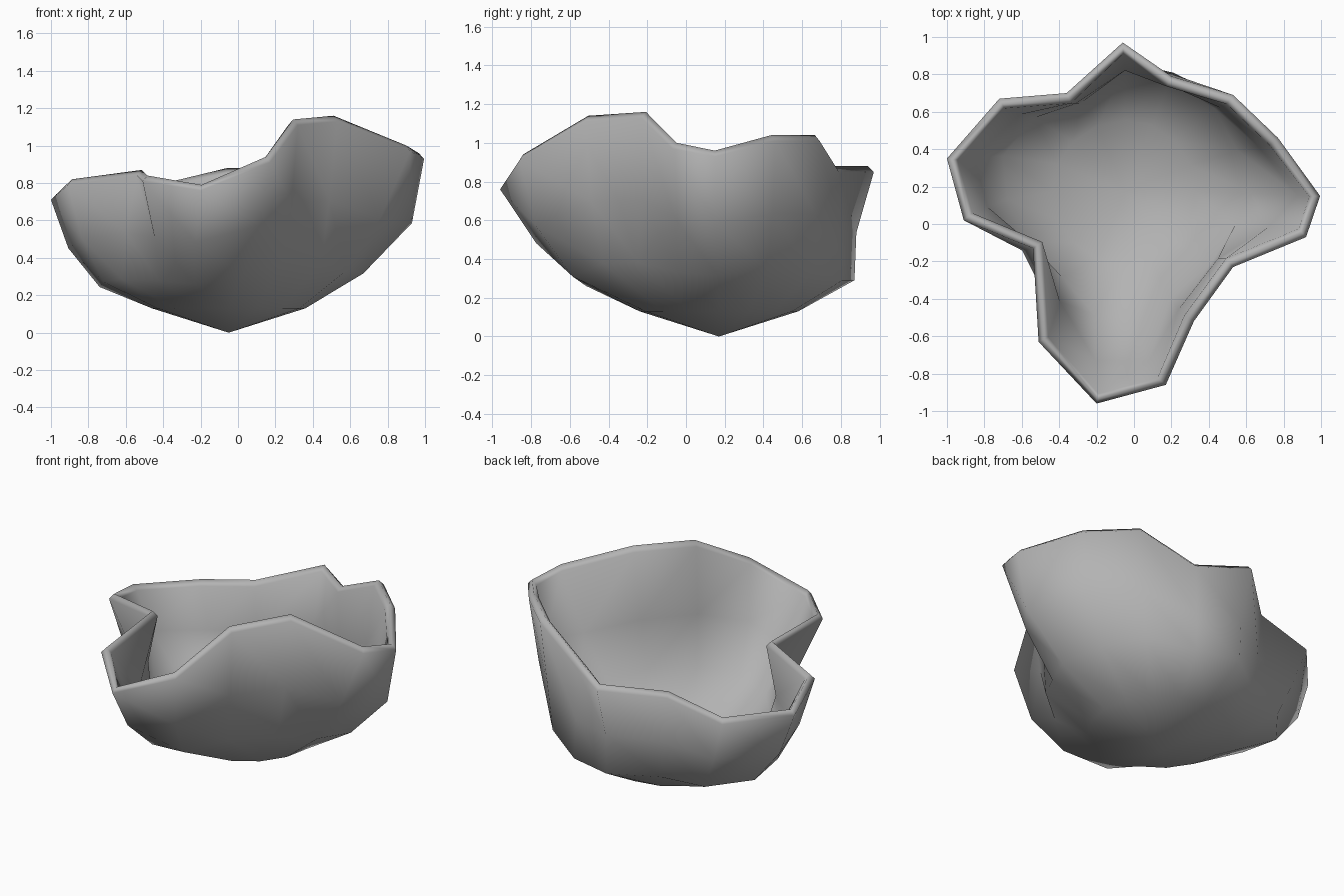
import bpy, bmesh, math
from mathutils import Vector

if "Cube" in bpy.data.objects:
    bpy.data.objects.remove(bpy.data.objects["Cube"])

# Bowl: 16 meridians from the lowest point; rim x, y, z and radii of rings 2 and 3
CX, CY, N = -0.05, 0.17, 16
WALL = 0.06
DROP = 0.03
MERIDIANS = [
    (-0.06, 0.97, 0.88, 0.70, 0.71), (0.20, 0.79, 0.88, 0.69, 0.68),
    (0.53, 0.69, 1.04, 0.71, 0.74), (0.77, 0.46, 1.04, 0.69, 0.81),
    (0.995, 0.15, 0.96, 0.72, 0.98), (0.92, -0.07, 1.00, 0.66, 0.84),
    (0.53, -0.23, 1.16, 0.65, 0.67), (0.32, -0.52, 1.14, 0.66, 0.74),
    (0.17, -0.86, 0.94, 0.76, 0.96), (-0.20, -0.96, 0.79, 0.71, 0.96),
    (-0.51, -0.63, 0.84, 0.61, 0.73), (-0.54, -0.13, 0.87, 0.64, 0.63),
    (-0.91, 0.02, 0.82, 0.67, 0.79), (-1.00, 0.35, 0.74, 0.72, 0.88),
    (-0.72, 0.67, 0.73, 0.67, 0.75), (-0.36, 0.70, 0.81, 0.58, 0.60),
]


def polar(r, a, z):
    return (CX + r * math.cos(a), CY + r * math.sin(a), z)


bm = bmesh.new()

# Outer wall
rings = [[], [], [], []]
for k, (x, y, z, r2, r3) in enumerate(MERIDIANS):
    a = math.pi / 2 - k * 2 * math.pi / N
    rim_a = math.atan2(y - CY, x - CX)
    turn = (rim_a - a + math.pi) % (2 * math.pi) - math.pi
    rings[0].append(bm.verts.new(polar(0.41, a, 0.13)))
    rings[1].append(bm.verts.new(polar(r2, a + 0.5 * turn, 0.33 * z)))
    rings[2].append(bm.verts.new(polar(r3, a + 0.8 * turn, 0.61 * z)))
    rings[3].append(bm.verts.new((x, y, z - DROP)))
tip = bm.verts.new((CX, CY, 0))


def skin(lower, upper):
    for i in range(N):
        j = (i + 1) % N
        bm.faces.new((lower[i], lower[j], upper[j], upper[i]))


def cap(point, ring):
    for i in range(N):
        bm.faces.new((point, ring[(i + 1) % N], ring[i]))


cap(tip, rings[0])
for lo, hi in zip(rings, rings[1:]):
    skin(lo, hi)
bmesh.ops.recalc_face_normals(bm, faces=bm.faces)
bm.normal_update()
# Make sure the offset goes towards the inside of the bowl
sign = 1 if tip.normal.z > 0 else -1
offset = {v: v.co + v.normal * WALL * sign for v in bm.verts}

# Inner wall
inner = []
for ring in rings:
    inner.append([bm.verts.new(offset[v]) for v in ring])
for v, o in zip(inner[3], rings[3]):
    v.co.z = o.co.z
inner_tip = bm.verts.new(offset[tip])
cap(inner_tip, inner[0])
for lo, hi in zip(inner, inner[1:]):
    skin(lo, hi)

# Rounded rim
crest = [bm.verts.new((a.co + b.co) / 2 + Vector((0, 0, DROP)))
         for a, b in zip(rings[3], inner[3])]
skin(rings[3], crest)
skin(crest, inner[3])
bmesh.ops.recalc_face_normals(bm, faces=bm.faces)

mesh = bpy.data.meshes.new("broken_bowl")
bm.to_mesh(mesh)
bm.free()
mesh.shade_smooth()

# Dark grey clay
clay = bpy.data.materials.new("dark_grey")
clay.diffuse_color = (0.45, 0.45, 0.45, 1)
clay.use_nodes = True
clay.node_tree.nodes["Principled BSDF"].inputs["Base Color"].default_value = clay.diffuse_color
mesh.materials.append(clay)
bowl = bpy.data.objects.new("broken_bowl", mesh)
bpy.context.collection.objects.link(bowl)
